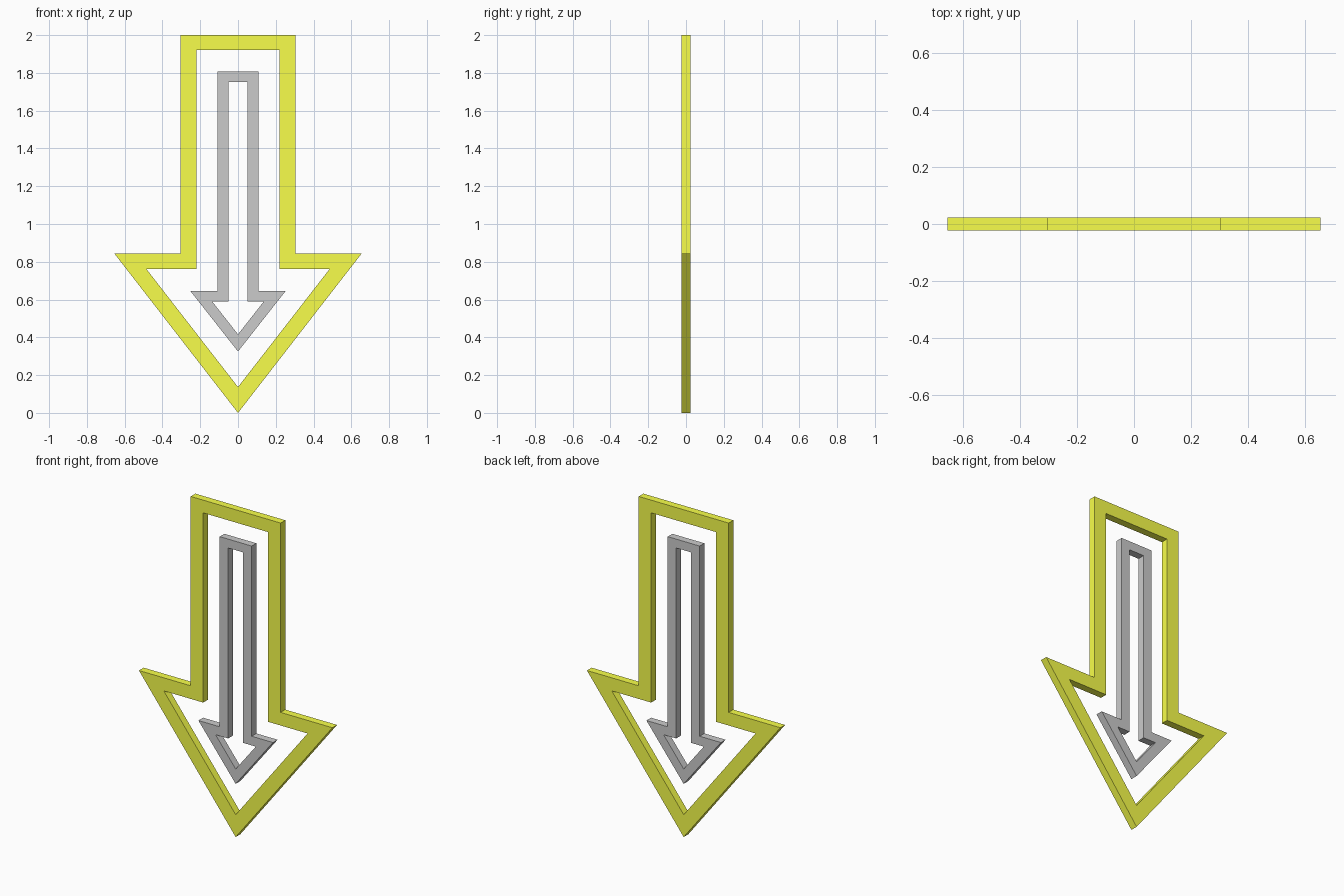
import bpy, bmesh

if "Cube" in bpy.data.objects:
    bpy.data.objects.remove(bpy.data.objects["Cube"])

HALF_DEPTH = 0.0225


def arrow_outline(shaft_x, top_z, wing_x, wing_z, tip_z):
    """Closed outline of a down arrow, mirrored about x = 0."""
    right = [(shaft_x, wing_z), (wing_z and wing_x, wing_z)]
    right = [(shaft_x, top_z)] + right
    left = [(-x, z) for x, z in reversed(right)]
    return right + [(0, tip_z)] + left


def arrow_frame(name, outer, inner, color=None):
    """Extruded band between two matching arrow outlines."""
    bm = bmesh.new()
    rings = [[bm.verts.new((x, y, z)) for x, z in arrow_outline(*dims)]
             for y in (-HALF_DEPTH, HALF_DEPTH) for dims in (outer, inner)]
    front_out, front_in, back_out, back_in = rings
    n = len(front_out)
    # Join consecutive rings: front face, hole wall, back face, outer wall
    loop = [front_out, front_in, back_in, back_out]
    for k in range(4):
        a, b = loop[k], loop[(k + 1) % 4]
        for i in range(n):
            j = (i + 1) % n
            bm.faces.new((a[i], a[j], b[j], b[i]))
    bmesh.ops.recalc_face_normals(bm, faces=bm.faces)
    mesh = bpy.data.meshes.new(name)
    bm.to_mesh(mesh)
    bm.free()
    obj = bpy.data.objects.new(name, mesh)
    bpy.context.collection.objects.link(obj)
    if color:
        mat = bpy.data.materials.new(name + "_paint")
        mat.diffuse_color = color
        mat.use_nodes = True
        mat.node_tree.nodes["Principled BSDF"].inputs["Base Color"].default_value = mat.diffuse_color
        mesh.materials.append(mat)
    return obj


# Large yellow border: shaft x, top z, wing x, wing z, tip z
arrow_frame("outer_arrow",
            (0.304, 2.0, 0.654, 0.843, 0.0),
            (0.22, 1.922, 0.486, 0.763, 0.137),
            (0.94, 1.0, 0.07, 1.0))

# Small grey arrow inside it
arrow_frame("inner_arrow",
            (0.108, 1.807, 0.252, 0.645, 0.325),
            (0.051, 1.753, 0.136, 0.589, 0.416))
